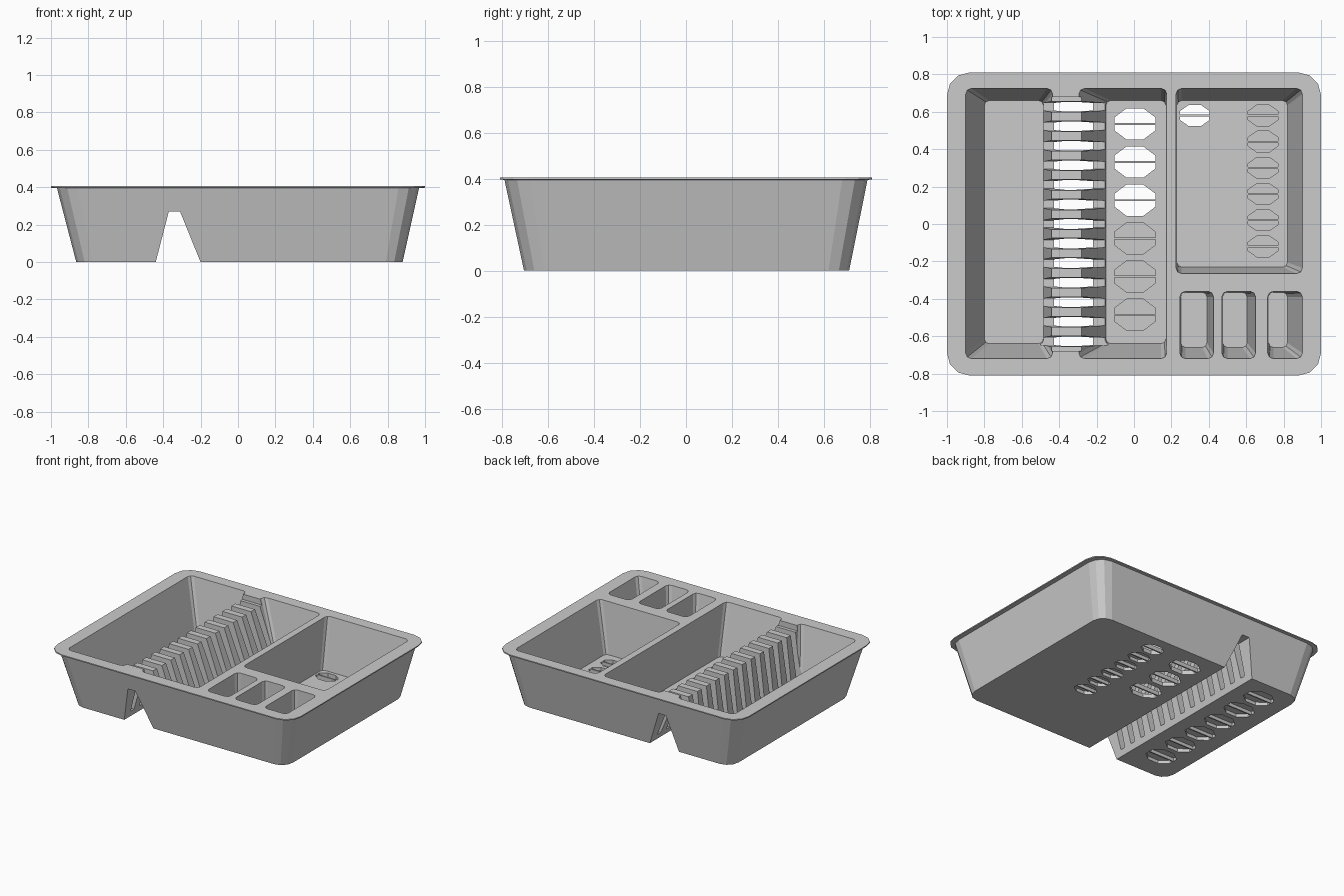
import bpy, bmesh, math

if "Cube" in bpy.data.objects:
    bpy.data.objects.remove(bpy.data.objects["Cube"])

TOP, FLOOR = 0.405, 0.03


def ring(x0, x1, y0, y1, z, r, seg):
    """Rounded rectangle outline, counter-clockwise."""
    pts = []
    corners = [(x1 - r, y1 - r), (x0 + r, y1 - r), (x0 + r, y0 + r), (x1 - r, y0 + r)]
    for i, (cx, cy) in enumerate(corners):
        for k in range(seg + 1):
            a = math.pi / 2 * (i + k / seg)
            pts.append((cx + r * math.cos(a), cy + r * math.sin(a), z))
    return pts


def loft(bm, rings):
    """Closed solid through outlines with equal point counts."""
    vs = [[bm.verts.new(p) for p in r] for r in rings]
    n = len(vs[0])
    faces = [bm.faces.new(vs[0][::-1]), bm.faces.new(vs[-1])]
    for a, b in zip(vs, vs[1:]):
        for i in range(n):
            j = (i + 1) % n
            faces.append(bm.faces.new((a[i], a[j], b[j], b[i])))
    bmesh.ops.recalc_face_normals(bm, faces=faces)


def box(bm, x0, x1, y0, y1, z0, z1):
    loft(bm, [[(x0, y0, z), (x1, y0, z), (x1, y1, z), (x0, y1, z)] for z in (z0, z1)])


def make(name, bm):
    me = bpy.data.meshes.new(name)
    bm.to_mesh(me)
    bm.free()
    ob = bpy.data.objects.new(name, me)
    bpy.context.collection.objects.link(ob)
    return ob


def cut(target, name, bm):
    cutter = make(name, bm)
    cutter.hide_render = True
    mod = target.modifiers.new(name, 'BOOLEAN')
    mod.operation, mod.solver, mod.object = 'DIFFERENCE', 'EXACT', cutter
    bpy.context.view_layer.objects.active = target
    bpy.ops.object.modifier_apply(modifier=mod.name)
    bpy.data.objects.remove(cutter)


# Tapered outer body with thin overhanging rim
bm = bmesh.new()
loft(bm, [ring(-0.865, 0.88, -0.705, 0.71, 0, 0.09, 3),
          ring(-0.968, 0.968, -0.79, 0.79, 0.395, 0.11, 3),
          ring(-1, 1, -0.81, 0.81, 0.397, 0.12, 3),
          ring(-1, 1, -0.81, 0.81, TOP, 0.12, 3)])
tray = make("drainer_tray", bm)

# Compartments: opening then floor extents
wells = [
    ((-0.90, -0.435, -0.72, 0.725), (-0.80, -0.485, -0.64, 0.66)),
    ((-0.295, 0.175, -0.72, 0.725), (-0.15, 0.17, -0.64, 0.66)),
    ((0.225, 0.90, -0.265, 0.725), (0.23, 0.82, -0.23, 0.66)),
    ((0.245, 0.425, -0.72, -0.36), (0.25, 0.39, -0.66, -0.365)),
    ((0.47, 0.65, -0.72, -0.36), (0.475, 0.605, -0.66, -0.365)),
    ((0.715, 0.90, -0.72, -0.36), (0.72, 0.82, -0.66, -0.365)),
]
bm = bmesh.new()
for top, low in wells:
    loft(bm, [ring(*low, FLOOR, 0.025, 2), ring(*top, TOP, 0.03, 2),
              ring(*top, TOP + 0.05, 0.03, 2)])
cut(tray, "well_cutter", bm)

# Lower the plate ridge below the rim
bm = bmesh.new()
box(bm, -0.47, -0.25, -0.68, 0.68, 0.365, 0.5)
cut(tray, "ridge_top_cutter", bm)

# Hollow channel under the plate ridge
bm = bmesh.new()
prof = [(-0.44, -0.001), (-0.20, -0.001), (-0.31, 0.27), (-0.37, 0.27)]
loft(bm, [[(x, y, z) for x, z in prof] for y in (-0.9, 0.9)])
cut(tray, "channel_cutter", bm)

# Plate slots, narrower toward the bottom
bm = bmesh.new()
for i in range(13):
    y = 0.627 - i * 0.1045
    loft(bm, [[(-0.50, y - w, z), (-0.14, y - w, z), (-0.14, y + w, z), (-0.50, y + w, z)]
              for z, w in ((0.045, 0.02), (0.45, 0.031))])
cut(tray, "slot_cutter", bm)

# Drain openings; some are recessed from one side only
holes, bars = bmesh.new(), bmesh.new()


def drain(x, y, rx, ry, z0, z1):
    outline = [(math.cos(math.pi / 4 * (k + 0.5)), math.sin(math.pi / 4 * (k + 0.5)))
               for k in range(8)]
    s = 1 / math.cos(math.pi / 8)
    loft(holes, [[(x + rx * s * c, y + ry * s * d, z) for c, d in outline] for z in (z0, z1)])
    box(bars, x - rx, x + rx, y - 0.005, y + 0.005, max(z0, 0), min(z1, FLOOR))


THROUGH, FROM_TOP, FROM_BELOW = (-0.01, 0.05), (0.006, 0.05), (-0.01, 0.024)
for i in range(6):
    y = 0.535 - i * 0.204
    drain(-0.645, y, 0.105, 0.083, *FROM_BELOW)
    drain(0.005, y, 0.11, 0.083, *(THROUGH if i < 3 else FROM_TOP))
    y = 0.58 - i * 0.14
    drain(0.325, y, 0.08, 0.056, *(THROUGH if i == 0 else FROM_BELOW))
    drain(0.69, y, 0.08, 0.056, *FROM_TOP)
cut(tray, "drain_cutter", holes)
make("drain_bars", bars)
